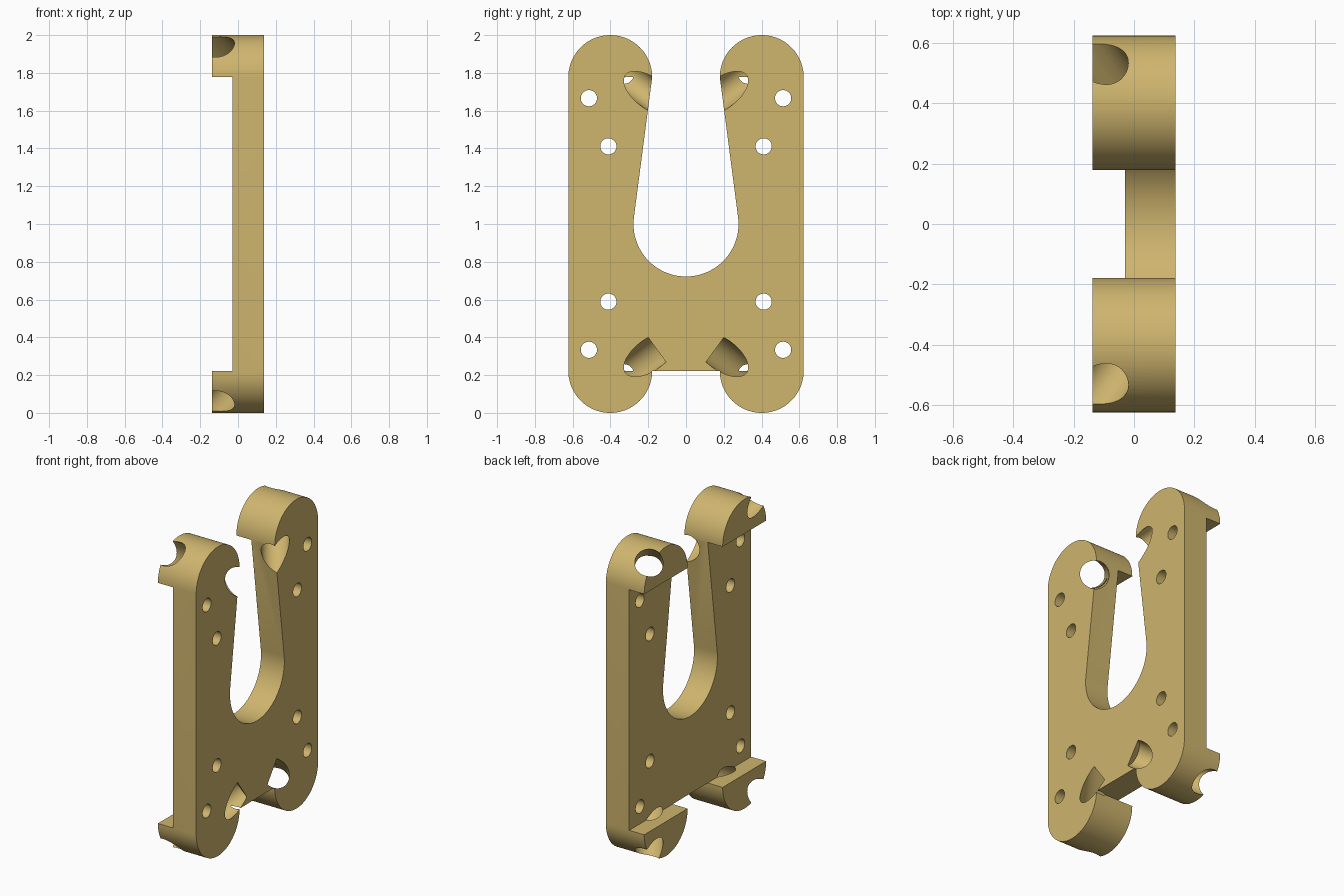
import bpy, bmesh, math
from mathutils import Vector

if "Cube" in bpy.data.objects:
    bpy.data.objects.remove(bpy.data.objects["Cube"])

HALF = 0.137            # half thickness along x
R, CY, LO, HI = 0.222, 0.401, 0.222, 1.778   # lobe radius and centres


def arc(cy, cz, r, a0, a1, n):
    return [(cy + r * math.cos(math.radians(a0 + (a1 - a0) * i / n)),
             cz + r * math.sin(math.radians(a0 + (a1 - a0) * i / n)))
            for i in range(n + 1)]


def make_object(name, bm):
    bmesh.ops.recalc_face_normals(bm, faces=bm.faces)
    me = bpy.data.meshes.new(name)
    bm.to_mesh(me)
    bm.free()
    ob = bpy.data.objects.new(name, me)
    bpy.context.collection.objects.link(ob)
    return ob


def prism(name, pts, x0, x1):
    bm = bmesh.new()
    face = bm.faces.new([bm.verts.new((x0, y, z)) for y, z in pts])
    ext = bmesh.ops.extrude_face_region(bm, geom=[face])
    bmesh.ops.translate(bm, vec=(x1 - x0, 0, 0),
                        verts=[v for v in ext["geom"] if isinstance(v, bmesh.types.BMVert)])
    return make_object(name, bm)


def rod(name, p0, p1, r, n):
    p0, p1 = Vector(p0), Vector(p1)
    bm = bmesh.new()
    bmesh.ops.create_cone(bm, cap_ends=True, segments=n, radius1=r, radius2=r,
                          depth=(p1 - p0).length)
    ob = make_object(name, bm)
    ob.data.transform((p1 - p0).to_track_quat('Z', 'Y').to_matrix().to_4x4())
    ob.location = (p0 + p1) / 2
    return ob


# Plate outline: rounded lobes, tapered slot with round bottom, lower notch
outline = (arc(CY, LO, R, -180, 0, 40) + arc(CY, HI, R, 0, 180, 40)
           + arc(0, 1.0, 0.278, 7, -187, 56)
           + arc(-CY, HI, R, 0, 180, 40) + arc(-CY, LO, R, -180, 0, 40))
plate = prism("clamp_plate", outline, -HALF, HALF)

# Recess that leaves the lobes standing proud of the back
cutters = [prism("recess_cutter", [(-1, LO), (1, LO), (1, HI), (-1, HI)], -0.5, -0.03)]

# Slanted bores through each lobe and small straight bolt holes
mirror_z = lambda z, top: 2 - z if top else z
DY, DZ, ANG = 0.81, -0.586, math.radians(29.7)
for side in (-1, 1):
    for top in (False, True):
        def at(s):
            return (0.154 - math.tan(ANG) * (s - 0.011), side * (0.152 + DY * s),
                    mirror_z(0.335 + DZ * s, top))
        cutters.append(rod("bore_cutter", at(0.011), at(0.85), 0.083, 48))
        for y, z in ((0.514, 0.334), (0.411, 0.589)):
            zz = mirror_z(z, top)
            cutters.append(rod("bolt_hole_cutter", (-0.5, side * y, zz),
                               (0.5, side * y, zz), 0.043, 32))

for c in cutters:
    c.hide_render = True
    c.hide_viewport = True
    mod = plate.modifiers.new("cut", 'BOOLEAN')
    mod.operation = 'DIFFERENCE'
    mod.solver = 'EXACT'
    mod.object = c

# Bake the cuts, then drop the cutters
bpy.context.view_layer.update()
baked = bpy.data.meshes.new_from_object(
    plate.evaluated_get(bpy.context.evaluated_depsgraph_get()))
plate.modifiers.clear()
plate.data = baked
for c in cutters:
    bpy.data.objects.remove(c)

# Tan finish and smooth round walls with sharp rims
tan = bpy.data.materials.new("tan")
tan.diffuse_color = (0.62, 0.46, 0.155, 1)
tan.use_nodes = True
tan.node_tree.nodes["Principled BSDF"].inputs["Base Color"].default_value = tan.diffuse_color
plate.data.materials.clear()
plate.data.materials.append(tan)
bpy.context.view_layer.objects.active = plate
plate.select_set(True)
bpy.ops.object.shade_smooth_by_angle(angle=math.radians(25))
